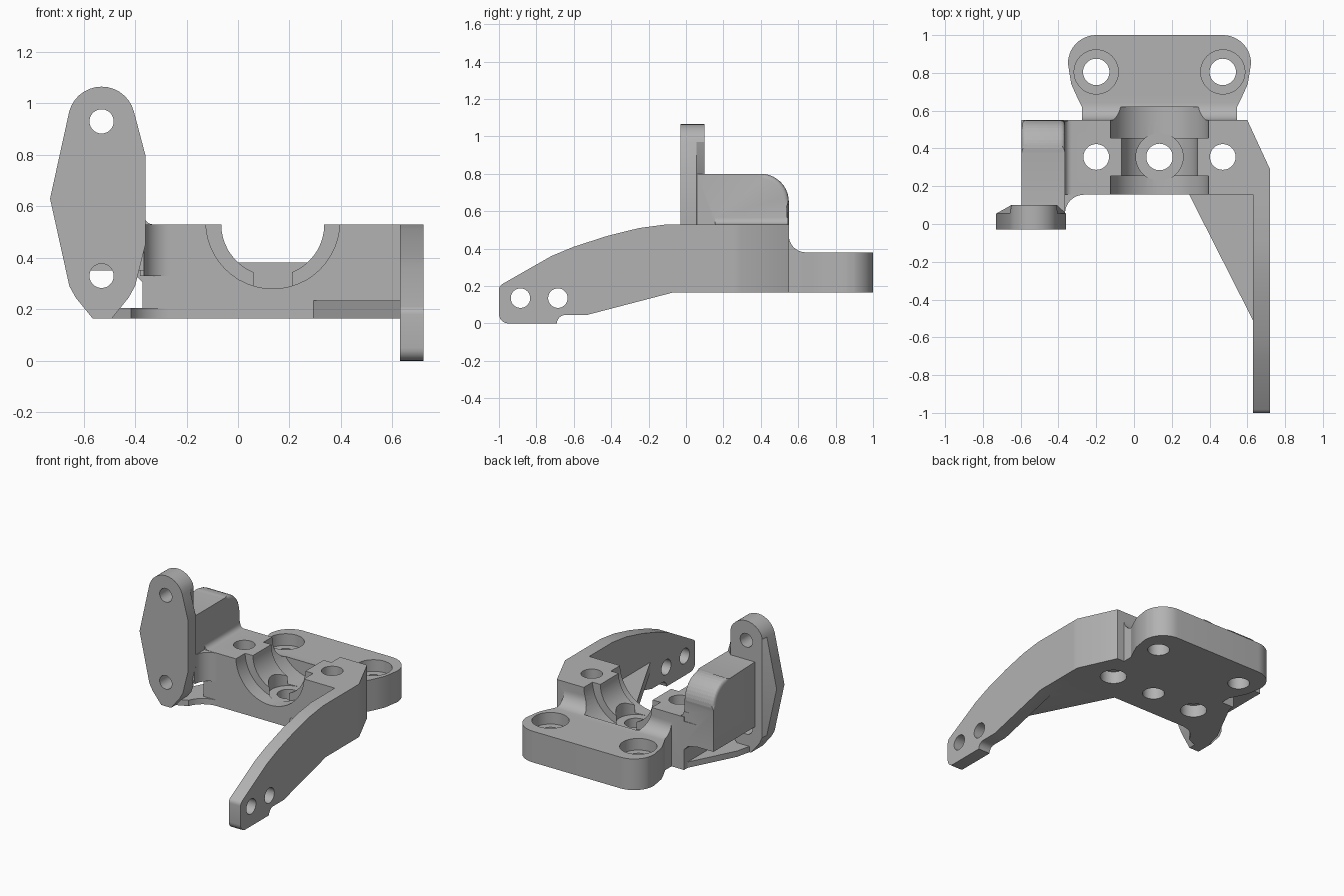
import bpy, bmesh, math
from mathutils import Vector

cube = bpy.data.objects.get("Cube")
if cube:
    bpy.data.objects.remove(cube, do_unlink=True)

CX = 0.135                    # centre line of the saddle and flange
BASE, TOP, FLANGE = 0.165, 0.53, 0.38

metal = bpy.data.materials.new("grey metal")
metal.use_nodes = True
metal.diffuse_color = (0.45, 0.45, 0.45, 1)
metal.node_tree.nodes["Principled BSDF"].inputs["Base Color"].default_value = (0.45, 0.45, 0.45, 1)


def place(axis, u, v, w):
    """Map a 2D profile point (u, v) and depth w along the axis to 3D."""
    return Vector({"x": (w, u, v), "y": (u, w, v), "z": (u, v, w)}[axis])


def finish(name, bm):
    bmesh.ops.recalc_face_normals(bm, faces=bm.faces)
    me = bpy.data.meshes.new(name)
    bm.to_mesh(me)
    bm.free()
    me.materials.append(metal)
    ob = bpy.data.objects.new(name, me)
    bpy.context.scene.collection.objects.link(ob)
    return ob


def loft(name, axis, sections):
    """Join equal-length profiles, given as (depth, points), into a solid."""
    bm = bmesh.new()
    rings = [[bm.verts.new(place(axis, u, v, w)) for u, v in pts] for w, pts in sections]
    for a, b in zip(rings, rings[1:]):
        for i in range(len(a)):
            j = (i + 1) % len(a)
            bm.faces.new((a[i], a[j], b[j], b[i]))
    bm.faces.new(rings[0])
    bm.faces.new(rings[-1])
    return finish(name, bm)


def prism(name, axis, pts, lo, hi):
    return loft(name, axis, [(lo, pts), (hi, pts)])


def arc(cu, cv, r, start, end, n=10):
    angles = [math.radians(start + (end - start) * i / n) for i in range(n + 1)]
    return [(cu + r * math.cos(a), cv + r * math.sin(a)) for a in angles]


def rod(axis, u, v, r, lo, hi):
    return prism("cutter", axis, arc(u, v, r, 0, 352.5, 47), lo, hi)


def bevel(ob, width, test):
    """Round the edges whose two ends pass the test."""
    bm = bmesh.new()
    bm.from_mesh(ob.data)
    edges = [e for e in bm.edges if all(test(v.co) for v in e.verts)]
    bmesh.ops.bevel(bm, geom=edges, offset=width, segments=4, profile=0.5, affect="EDGES")
    bm.to_mesh(ob.data)
    bm.free()


def combine(target, others, operation):
    """Apply boolean operations and remove the helper solids."""
    for other in others:
        mod = target.modifiers.new("boolean", "BOOLEAN")
        mod.operation, mod.solver, mod.object = operation, "EXACT", other
        dg = bpy.context.evaluated_depsgraph_get()
        me = bpy.data.meshes.new_from_object(target.evaluated_get(dg))
        target.modifiers.clear()
        target.data = me
        bpy.data.objects.remove(other, do_unlink=True)


# Saddle block
body = prism("bracket_body", "z", [(-0.37, 0.155), (0.72, 0.155), (0.72, 0.29),
                                   (0.6, 0.55), (-0.37, 0.55)], BASE, TOP)

# Rear flange with rounded ears
half = [(0.41, 0.5), (0.41, 0.62), (0.44, 0.68), (0.467, 0.74)]
half += arc(0.345, 0.85, 0.14, 0, 20, 2) + arc(0.335, 0.85, 0.15, 20, 90, 9)
flange = prism("rear_flange", "z", [(CX + x, y) for x, y in half]
               + [(CX - x, y) for x, y in reversed(half)], BASE, FLANGE)

# Filleted neck between flange and saddle block
neck = prism("neck", "x", [(0.5, 0.2), (0.5, 0.5), (0.549, 0.5)]
             + arc(0.64, 0.47, 0.09, 180, 270) + [(0.64, 0.2)], CX - 0.41, CX + 0.41)

# Long arm with curved top
arm_profile = ([(0.4, BASE), (-0.07, BASE), (-0.53, 0.045), (-0.64, 0.045)]
               + arc(-0.645, 0.0, 0.045, 90, 180, 6)
               + arc(-0.95, 0.05, 0.05, 270, 180, 6)
               + arc(-0.965, 0.18, 0.035, 180, 120, 4)
               + [(-0.72, 0.36), (-0.6, 0.41), (-0.42, 0.468), (-0.25, 0.51),
                  (-0.1, TOP), (0.25, TOP), (0.25, BASE)])[1:]
arm = prism("long_arm", "x", arm_profile, 0.63, 0.72)
gusset = prism("arm_gusset", "z", [(0.29, 0.16), (0.64, -0.53), (0.68, -0.51),
                                   (0.68, 0.2), (0.29, 0.2)], BASE, 0.235)

# Raised side block with rounded rear top and flared underside
side = prism("side_block", "x", [(0.05, 0.35), (0.55, 0.35)]
             + arc(0.4, 0.65, 0.15, 0, 90) + [(0.05, 0.8)], -0.595, -0.365)
bevel(side, 0.025, lambda c: c.z > 0.36 and c.y > 0.06)
flare = prism("side_flare", "y", [(-0.59, 0.36), (-0.47, 0.35), (-0.4, 0.335), (-0.35, 0.285),
                                  (-0.31, 0.235), (-0.28, 0.2), (-0.25, 0.2), (-0.25, 0.5),
                                  (-0.59, 0.5)], 0.155, 0.549)
top_fillet = prism("top_fillet", "y", [(-0.4, 0.5), (-0.4, 0.565)]
                   + arc(-0.33, 0.565, 0.035, 180, 270, 5) + [(-0.33, 0.5)], 0.155, 0.545)
corner = prism("corner_fillet", "z", [(-0.38, 0.2), (-0.38, 0.06)]
               + arc(-0.265, 0.055, 0.1, 180, 90) + [(-0.265, 0.2)], 0.33, 0.529)
web = prism("lower_web", "z", [(-0.3, 0.55), (-0.36, 0.53), (-0.53, 0.2), (-0.565, 0.05),
                               (-0.49, 0.02)] + arc(-0.27, 0.0, 0.155, 160, 90, 8)
            + [(-0.2, 0.3)], BASE, 0.205)

# Upright mounting plate, chamfered at the back on both sides
outline = (arc(-0.53, 0.935, 0.13, 165, 15, 14)
           + [(-0.36, 0.8), (-0.36, 0.45), (-0.4, 0.29), (-0.425, 0.245), (-0.49, BASE),
              (-0.565, BASE), (-0.63, 0.245), (-0.655, 0.29), (-0.73, 0.63)])
inner = [(min(max(x, -0.65), -0.41), z) for x, z in outline]
plate = loft("mounting_plate", "y", [(-0.03, outline), (0.055, outline), (0.1, inner)])

combine(body, [flange, neck, arm, gusset, side, flare, top_fillet, corner, web, plate], "UNION")

# Stepped saddle bore, central pocket and drilled holes
cutters = [rod("y", CX, 0.54, 0.26, 0.05, 0.255), rod("y", CX, 0.53, 0.2, 0.2, 0.5),
           rod("y", CX, 0.54, 0.26, 0.455, 0.62),
           rod("z", CX, 0.355, 0.125, 0.28, 0.7), rod("z", CX, 0.355, 0.07, 0, 0.4)]
for x in (CX - 0.335, CX + 0.335):
    cutters += [rod("z", x, 0.805, 0.07, 0, 0.6), rod("z", x, 0.805, 0.117, 0.3, 0.6),
                rod("z", x, 0.355, 0.068, 0, 0.7), rod("z", x, 0.355, 0.085, 0, 0.25)]
cutters += [rod("x", y, 0.135, 0.052, 0.5, 0.9) for y in (-0.885, -0.685)]
cutters += [rod("y", -0.53, z, 0.047, -0.2, 0.2) for z in (0.33, 0.93)]
combine(body, cutters, "DIFFERENCE")

# Smooth curved faces while keeping hard edges
bpy.ops.object.select_all(action="DESELECT")
body.select_set(True)
bpy.context.view_layer.objects.active = body
bpy.ops.object.shade_smooth_by_angle(angle=math.radians(25))
